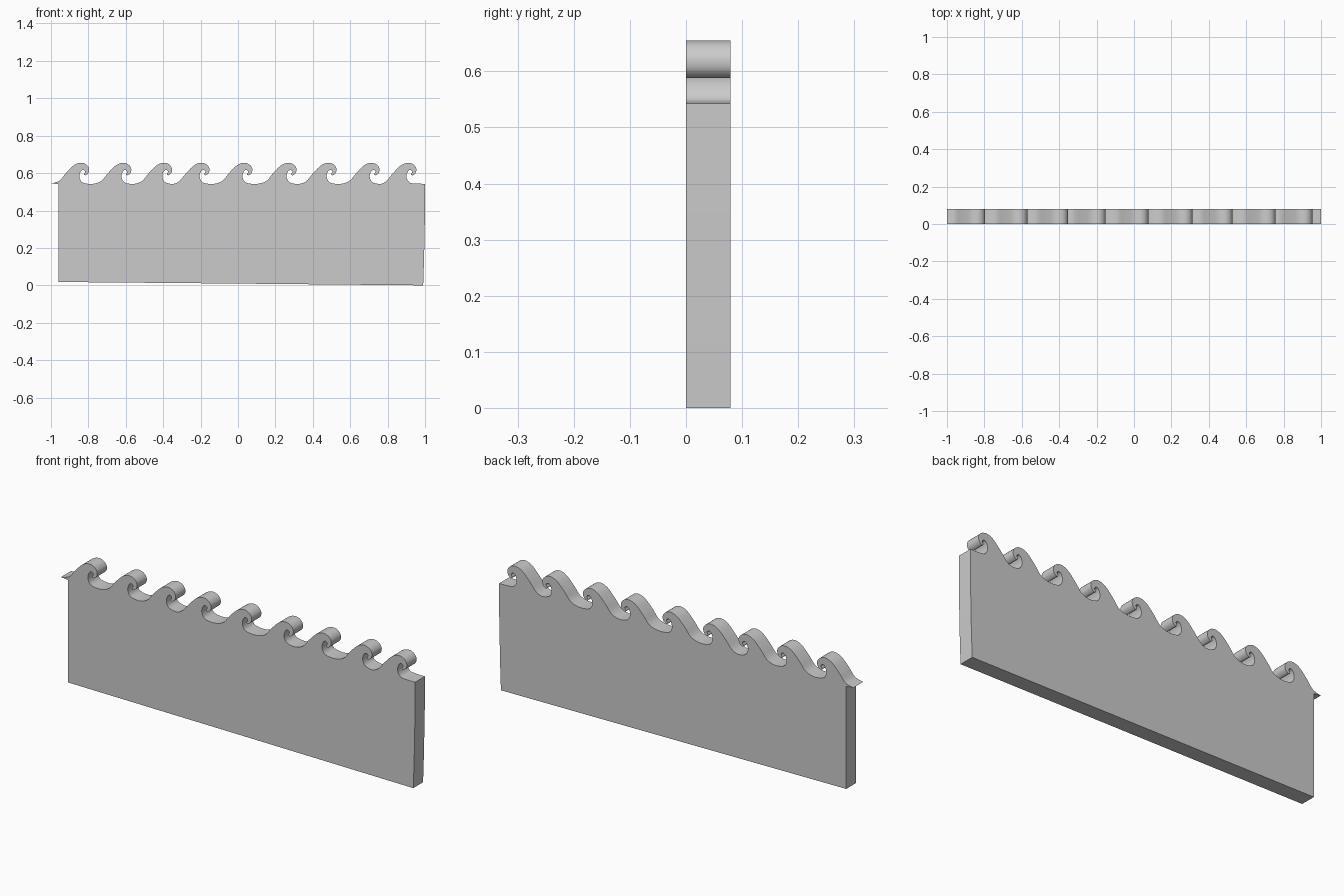
import bpy, bmesh
from mathutils import Vector

if "Cube" in bpy.data.objects:
    bpy.data.objects.remove(bpy.data.objects["Cube"])

DEPTH = 0.079

# One curling crest, x measured from its right-most edge: rise, lip, hook, hollow
CREST = [(-.16, .559), (-.125, .600), (-.085, .640), (-.05, .655), (-.02, .649),
         (-.002, .628), (-.003, .604), (-.018, .589), (-.029, .593), (-.022, .608),
         (-.033, .617), (-.046, .608), (-.053, .582), (-.043, .556), (-.02, .545)]
RIGHT_EDGES = [-.795, -.57, -.352, -.152, .077, .313, .527, .757, .954]


def smooth(points, steps=5):
    """Catmull-Rom curve through the points."""
    p = [Vector(q) for q in points]
    p = [p[0]] + p + [p[-1]]
    out = []
    for a, b, c, d in zip(p, p[1:], p[2:], p[3:]):
        for i in range(steps):
            t = i / steps
            out.append(0.5 * (2 * b + (c - a) * t + (2 * a - 5 * b + 4 * c - d) * t * t
                              + (3 * b - a - 3 * c + d) * t ** 3))
    return out + [p[-1]]


# Row of waves, left to right
waves = [(-1.0, .545)]
for i, r in enumerate(RIGHT_EDGES):
    if i:
        waves.append((((RIGHT_EDGES[i - 1] - .02) + (r - .16)) / 2, .543))
    waves += [(r + x, z) for x, z in CREST]
waves.append((1.0, .543))

# Close the outline with the slightly uneven panel below
outline = [tuple(v) for v in smooth(waves)]
outline += [(1.0, .40), (.995, .15), (.99, 0), (.05, .009), (-.96, .018), (-.96, .541)]

# Extrude the outline through the panel thickness
bm = bmesh.new()
face = bm.faces.new([bm.verts.new((x, 0, z)) for x, z in outline])
ext = bmesh.ops.extrude_face_region(bm, geom=[face])
bmesh.ops.translate(bm, vec=(0, DEPTH, 0),
                    verts=[g for g in ext["geom"] if isinstance(g, bmesh.types.BMVert)])
bmesh.ops.recalc_face_normals(bm, faces=bm.faces)
bmesh.ops.triangulate(bm, faces=[f for f in bm.faces if len(f.verts) > 4])
mesh = bpy.data.meshes.new("wave_panel")
bm.to_mesh(mesh)
bm.free()

panel = bpy.data.objects.new("wave_panel", mesh)
bpy.context.collection.objects.link(panel)
bpy.context.view_layer.objects.active = panel
panel.select_set(True)
bpy.ops.object.shade_smooth_by_angle(angle=0.6)
